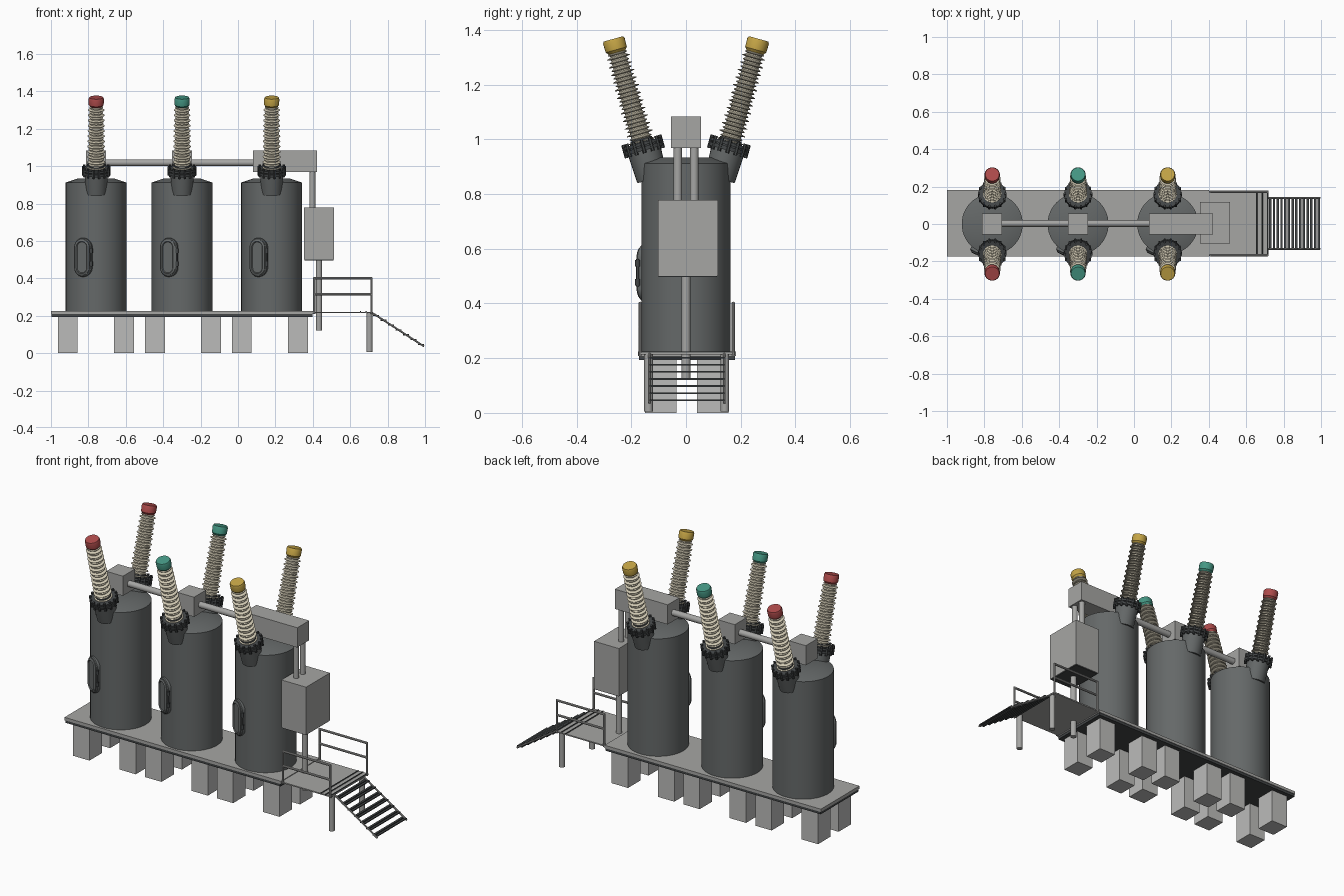
import bpy, bmesh, math
from mathutils import Vector, Matrix

if "Cube" in bpy.data.objects:
    bpy.data.objects.remove(bpy.data.objects["Cube"])


def material(name, r, g, b):
    m = bpy.data.materials.new(name)
    m.use_nodes = True
    m.diffuse_color = (r, g, b, 1)
    m.node_tree.nodes["Principled BSDF"].inputs["Base Color"].default_value = (r, g, b, 1)
    return m


TANK = material("tank grey", 0.13, 0.14, 0.14)
DARK = material("dark steel", 0.055, 0.06, 0.062)
LIGHT = material("light grey", 0.38, 0.38, 0.37)
CONCRETE = material("concrete", 0.5, 0.5, 0.49)
CREAM = material("cream porcelain", 0.62, 0.57, 0.44)
RED = material("red", 0.42, 0.07, 0.07)
GREEN = material("green", 0.06, 0.31, 0.23)
YELLOW = material("yellow", 0.55, 0.37, 0.06)


def finish(name, bm, mat, matrix=None, smooth=True):
    bmesh.ops.remove_doubles(bm, verts=bm.verts, dist=1e-5)
    bmesh.ops.recalc_face_normals(bm, faces=bm.faces)
    mesh = bpy.data.meshes.new(name)
    bm.to_mesh(mesh)
    bm.free()
    mesh.materials.append(mat)
    ob = bpy.data.objects.new(name, mesh)
    bpy.context.collection.objects.link(ob)
    if matrix:
        ob.matrix_world = matrix
    if smooth:
        bpy.ops.object.select_all(action='DESELECT')
        ob.select_set(True)
        bpy.context.view_layer.objects.active = ob
        bpy.ops.object.shade_smooth_by_angle(angle=math.radians(35))
    return ob


def add_box(bm, x0, x1, y0, y1, z0, z1):
    size = Matrix.Diagonal((x1 - x0, y1 - y0, z1 - z0, 1))
    mid = Matrix.Translation(((x0 + x1) / 2, (y0 + y1) / 2, (z0 + z1) / 2))
    bmesh.ops.create_cube(bm, size=1, matrix=mid @ size)


def box(name, mat, *limits):
    bm = bmesh.new()
    add_box(bm, *limits)
    return finish(name, bm, mat, smooth=False)


def add_rod(bm, a, b, r, sides=16):
    a, b = Vector(a), Vector(b)
    turn = (b - a).to_track_quat('Z', 'Y').to_matrix().to_4x4()
    bmesh.ops.create_cone(bm, cap_ends=True, segments=sides, radius1=r, radius2=r,
                          depth=(b - a).length, matrix=Matrix.Translation((a + b) / 2) @ turn)


def rods(name, mat, r, *pairs, matrix=None, sides=16):
    bm = bmesh.new()
    for a, b in pairs:
        add_rod(bm, a, b, r, sides)
    return finish(name, bm, mat, matrix)


def lathe(name, mat, profile, matrix, sides=28):
    """Spin (radius, height) points around the local z axis."""
    bm = bmesh.new()
    pts = [(0, profile[0][1])] + profile + [(0, profile[-1][1])]
    verts = [bm.verts.new((r, 0, z)) for r, z in pts]
    edges = [bm.edges.new(p) for p in zip(verts, verts[1:])]
    bmesh.ops.spin(bm, geom=verts + edges, cent=(0, 0, 0), axis=(0, 0, 1),
                   angle=math.tau, steps=sides, use_merge=False)
    return finish(name, bm, mat, matrix)


def oval(name, mat, half_w, half_h, layers, matrix):
    """Upright rounded slot facing -y; layers are (inset, distance)."""
    bm = bmesh.new()
    rings = []
    for inset, dist in layers:
        ring = []
        for i in range(32):
            a = math.tau * (i + 0.5) / 32
            lift = math.copysign(half_h - half_w, math.sin(a))
            r = half_w - inset
            ring.append(bm.verts.new((r * math.cos(a), -dist, r * math.sin(a) + lift)))
        rings.append(ring)
    for p, q in zip(rings, rings[1:]):
        for i in range(32):
            j = (i + 1) % 32
            bm.faces.new((p[i], p[j], q[j], q[i]))
    bm.faces.new(rings[0])
    bm.faces.new(rings[-1])
    return finish(name, bm, mat, matrix)


# Base slab, its frame and the footing blocks
box("base_slab", LIGHT, -1, 0.4, -0.175, 0.182, 0.208, 0.225)
box("base_frame", DARK, -0.997, 0.397, -0.172, 0.179, 0.193, 0.208)
blocks = bmesh.new()
for mid in (-0.76, -0.294, 0.17):
    for x in (mid - 0.15, mid + 0.15):
        for y in (-0.092, 0.098):
            add_box(blocks, x - 0.053, x + 0.053, y - 0.057, y + 0.057, 0, 0.193)
finish("footing_blocks", blocks, CONCRETE, smooth=False)

# Tilted insulator column: sheds alternate wide and narrow
TILT = math.radians(15.5)
sheds = 12
start, end = 0.015, 0.362
step = (end - start) / sheds
column = [(0.036, 0.0)]
for i in range(sheds):
    core = 0.034 - 0.006 * i / sheds
    z = start + i * step
    for offset, reach in ((0, 0.015), (step / 2, 0.008)):
        column += [(core, z + offset), (core + reach, z + offset + 0.003),
                   (core + reach, z + offset + 0.005), (core, z + offset + 0.010)]
column.append((0.028, end))


def bushing(x, side, cap):
    place = (Matrix.Translation((x, side * 0.157, 0.975))
             @ Matrix.Rotation(-side * TILT, 4, 'X'))
    lathe("bushing_neck", TANK, [(0.056, -0.125), (0.06, -0.06), (0.062, -0.01)], place)
    lathe("bushing_flange", DARK,
          [(0.074, -0.016), (0.074, -0.002), (0.066, -0.002), (0.066, 0.003),
           (0.074, 0.003), (0.074, 0.014), (0.045, 0.014), (0.04, 0.028)], place)
    bolts = []
    for i in range(14):
        a = math.tau * i / 14
        c, s = 0.071 * math.cos(a), 0.071 * math.sin(a)
        bolts.append(((c, s, -0.026), (c, s, 0.024)))
    rods("flange_bolts", DARK, 0.007, *bolts, matrix=place, sides=6)
    lathe("insulator", CREAM, column, place, 24)
    lathe("terminal_cap", cap, [(0.03, 0.354), (0.04, 0.366), (0.041, 0.398),
                                (0.037, 0.407)], place)


# Three tanks with a pair of bushings and an oval hatch each
for x, cap in ((-0.758, RED), (-0.299, GREEN), (0.18, YELLOW)):
    lathe("tank", TANK, [(0.163, 0.222), (0.163, 0.912), (0.1, 0.933)],
          Matrix.Translation((x, 0, 0)), 48)
    for side in (-1, 1):
        bushing(x, side, cap)
    face = Matrix.Translation((x, 0, 0.512)) @ Matrix.Rotation(math.radians(-25), 4, 'Z')
    oval("hatch_rim", TANK, 0.05, 0.104,
         [(0, 0.13), (0, 0.172), (0.005, 0.176)], face)
    oval("hatch_cover", TANK, 0.042, 0.096,
         [(0, 0.17), (0, 0.18), (0.01, 0.185), (0.014, 0.18)], face)
    rods("hatch_hinges", DARK, 0.009,
         *[((0.05, -0.172, z - 0.012), (0.05, -0.172, z + 0.012)) for z in (-0.035, 0.035)],
         matrix=face)
    rods("hatch_hinge_pin", DARK, 0.005, ((0.05, -0.172, -0.05), (0.05, -0.172, 0.05)),
         matrix=face)

# Drive boxes over the tanks and the linking pipe
for x in (-0.76, -0.3):
    box("drive_box", LIGHT, x - 0.054, x + 0.054, -0.055, 0.055, 0.968, 1.083)
box("main_drive_box", LIGHT, 0.08, 0.422, -0.055, 0.055, 0.968, 1.083)
rods("linking_pipe", LIGHT, 0.018, ((-0.75, 0.003, 1.018), (0.1, 0.003, 1.018)))

# Control cabinet with its pipes and post
box("control_cabinet", LIGHT, 0.353, 0.513, -0.103, 0.117, 0.5, 0.778)
box("cabinet_floor", DARK, 0.356, 0.51, -0.1, 0.114, 0.496, 0.5)
rods("cabinet_pipes", LIGHT, 0.016,
     *[((0.398, y, 0.77), (0.398, y, 0.975)) for y in (-0.03, 0.03)])
rods("cabinet_post", LIGHT, 0.017, ((0.433, 0, 0.12), (0.433, 0, 0.5)))

# Landing with legs, cross bars and handrails
box("landing", LIGHT, 0.4, 0.72, -0.17, 0.177, 0.214, 0.221)
rods("landing_legs", LIGHT, 0.016,
     *[((0.703, y, 0.005), (0.703, y, 0.214)) for y in (-0.137, 0.142)])
rods("landing_cross_bars", DARK, 0.004,
     *[((x, -0.17, 0.221), (x, 0.177, 0.221)) for x in (0.655, 0.685, 0.715)], sides=8)
for y in (-0.167, 0.173):
    rods("handrail", LIGHT, 0.0065,
         *[((0.405, y, z), (0.717, y, z)) for z in (0.315, 0.4)],
         *[((x, y, 0.21), (x, y, 0.404)) for x in (0.408, 0.714)], sides=10)

# Stairs: sloping side bars with slatted treads
top, foot = Vector((0.715, 0, 0.217)), Vector((0.995, 0, 0.036))
rods("stair_side_bars", LIGHT, 0.005,
     *[(top + Vector((0, y, 0)), foot + Vector((0, y, 0))) for y in (-0.133, 0.14)], sides=8)
treads = bmesh.new()
for i in range(7):
    p = top.lerp(foot, (i + 0.6) / 7)
    for dx in (-0.0095, 0.0095):
        add_box(treads, p.x + dx - 0.0065, p.x + dx + 0.0065, -0.133, 0.14,
                p.z - 0.003, p.z + 0.003)
finish("stair_treads", treads, DARK, smooth=False)
